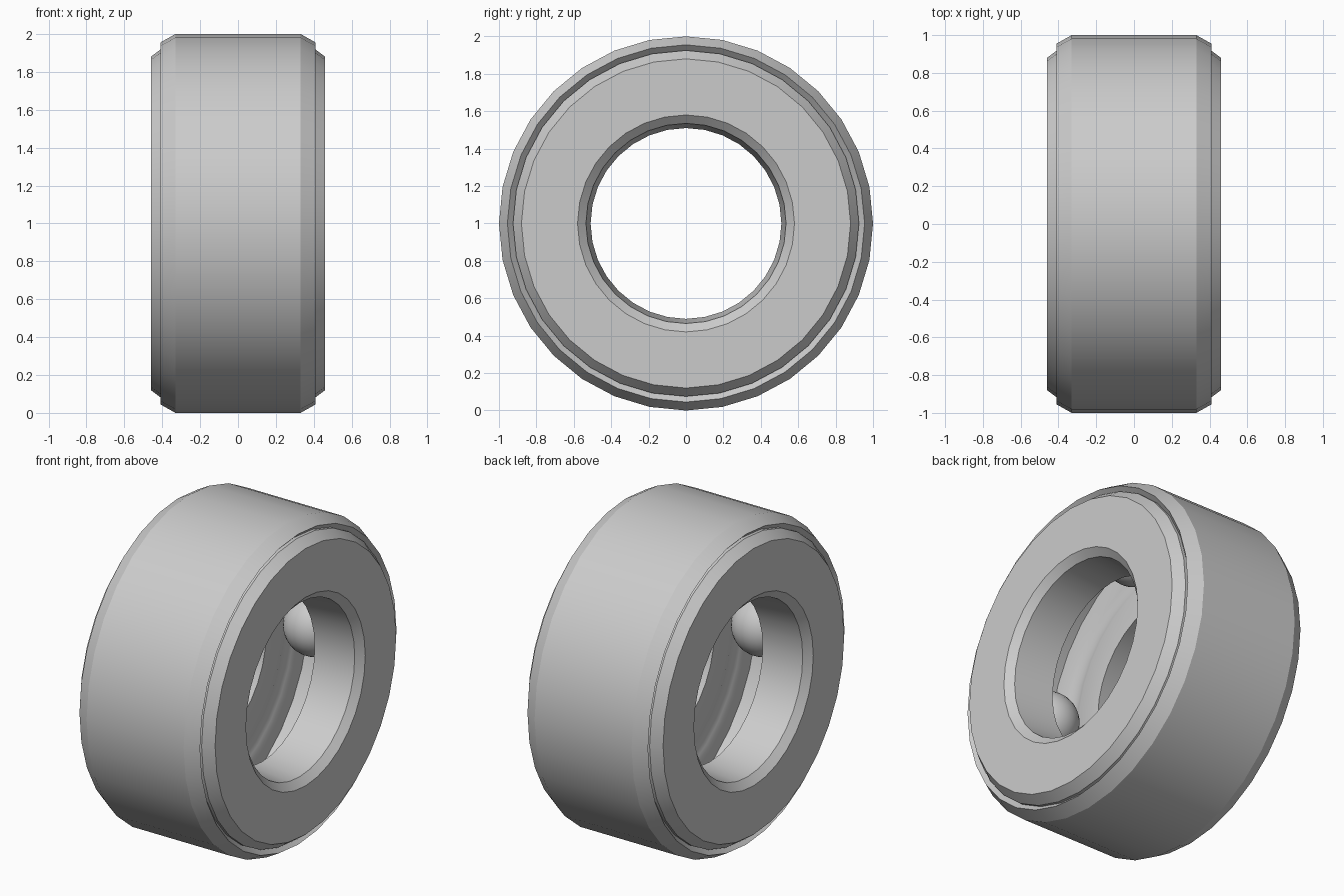
import bpy
import bmesh
from math import asin, cos, sin, pi, radians
from mathutils import Vector

if "Cube" in bpy.data.objects:
    bpy.data.objects.remove(bpy.data.objects["Cube"], do_unlink=True)

SIDES = 32
PITCH = 0.75        # radius of the ball circle
BALL = 0.18         # ball radius
GAP = 0.165         # half the gap between the washers
CENTRE = Vector((0, 0, 1))

steel = bpy.data.materials.new("steel_grey")
steel.use_nodes = True
colour = (0.6, 0.6, 0.6, 1)
steel.diffuse_color = colour
steel.node_tree.nodes["Principled BSDF"].inputs["Base Color"].default_value = colour


def finish(name, bm):
    """Turn a bmesh into a grey object, smooth except at sharp edges."""
    bmesh.ops.recalc_face_normals(bm, faces=bm.faces)
    mesh = bpy.data.meshes.new(name)
    bm.to_mesh(mesh)
    bm.free()
    mesh.materials.append(steel)
    obj = bpy.data.objects.new(name, mesh)
    obj.location = CENTRE
    bpy.context.collection.objects.link(obj)
    bpy.ops.object.select_all(action="DESELECT")
    obj.select_set(True)
    bpy.context.view_layer.objects.active = obj
    bpy.ops.object.shade_smooth_by_angle(angle=radians(25))
    return obj


def ring(name, profile):
    """Spin a closed (x, radius) profile about the x axis."""
    bm = bmesh.new()
    loops = []
    for i in range(SIDES):
        a = 2 * pi * i / SIDES
        loops.append([bm.verts.new((x, r * cos(a), r * sin(a))) for x, r in profile])
    n = len(profile)
    for i in range(SIDES):
        here, after = loops[i], loops[(i + 1) % SIDES]
        for j in range(n):
            k = (j + 1) % n
            bm.faces.new((here[j], here[k], after[k], after[j]))
    return finish(name, bm)


# Outer casing with bevelled rims, symmetric about x = 0
half = [(0.38, 0.925), (0.41, 0.955), (0.33, 1.0)]
ring("outer_casing", half + [(-x, r) for x, r in reversed(half)])

# Pair of washers with a shallow ball groove on the inner faces
groove_angle = asin((BALL ** 2 - GAP ** 2) ** 0.5 / BALL)
groove = []
for i in range(7):
    t = groove_angle * (1 - i / 3)
    groove.append((BALL * cos(t), PITCH + BALL * sin(t)))
washer = [(GAP, 0.51), (0.42, 0.535), (0.46, 0.58), (0.46, 0.88),
          (0.40, 0.925), (GAP, 0.925)] + groove
for name, side in (("left_washer", 1), ("right_washer", -1)):
    ring(name, [(side * x, r) for x, r in washer])

# Four balls between the washers
for i in range(4):
    a = i * pi / 2
    bm = bmesh.new()
    bmesh.ops.create_uvsphere(bm, u_segments=32, v_segments=16, radius=BALL)
    ball = finish(f"ball_{i + 1}", bm)
    ball.location = CENTRE + PITCH * Vector((0, cos(a), sin(a)))
